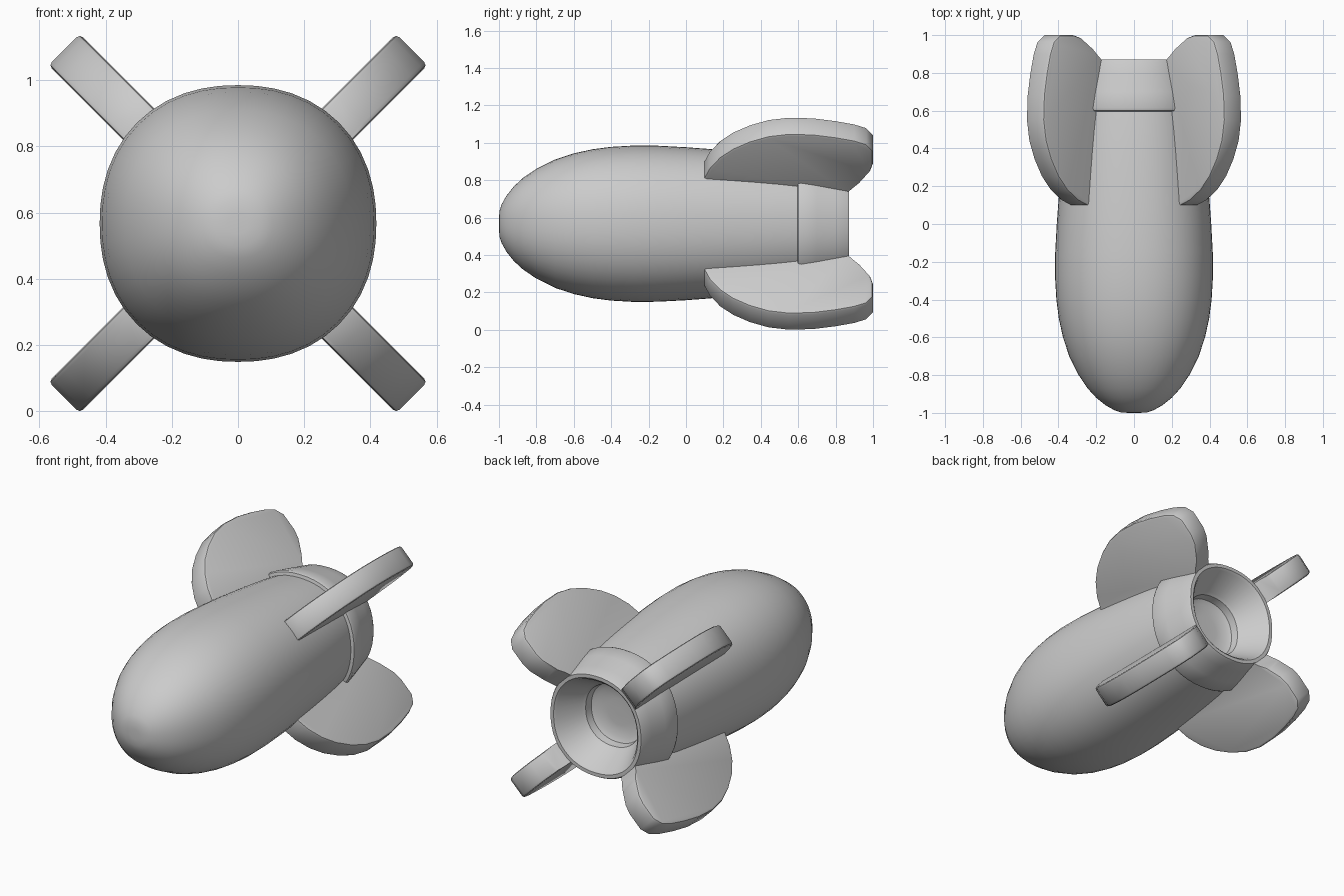
import bpy, bmesh, math
from mathutils import Matrix, Vector

if "Cube" in bpy.data.objects:
    bpy.data.objects.remove(bpy.data.objects["Cube"])

CZ = 0.567   # height of the body axis


def finish(bm, name, angle):
    bmesh.ops.recalc_face_normals(bm, faces=bm.faces)
    me = bpy.data.meshes.new(name)
    bm.to_mesh(me)
    bm.free()
    ob = bpy.data.objects.new(name, me)
    bpy.context.collection.objects.link(ob)
    bpy.ops.object.select_all(action='DESELECT')
    ob.select_set(True)
    bpy.context.view_layer.objects.active = ob
    bpy.ops.object.shade_smooth_by_angle(angle=math.radians(angle))
    return ob


def lathe(name, profile, sides=48, power=2.2):
    """Slightly squared revolve of (y, radius) points around the y axis."""
    bm = bmesh.new()
    rings = []
    for y, r in profile:
        ring = []
        for i in range(sides):
            a = 2 * math.pi * i / sides
            c, s = math.cos(a), math.sin(a)
            k = r / (abs(c) ** power + abs(s) ** power) ** (1 / power)
            ring.append(bm.verts.new((k * c, y, CZ + k * s)))
        rings.append(ring)
    for a, b in zip(rings, rings[1:]):
        for i in range(sides):
            j = (i + 1) % sides
            bm.faces.new((a[i], a[j], b[j], b[i]))
    bm.faces.new(rings[0])
    bm.faces.new(rings[-1])
    return finish(bm, name, 35)


# Body: rounded nose, tapering tail, raised tail band, hollow nozzle
lathe("body", [
    (-1.0, 0.03), (-0.997, 0.07), (-0.985, 0.105), (-0.96, 0.15), (-0.92, 0.2),
    (-0.87, 0.246), (-0.8, 0.293), (-0.7, 0.343), (-0.6, 0.376), (-0.5, 0.398),
    (-0.4, 0.411), (-0.28, 0.418), (-0.15, 0.417), (0.0, 0.409), (0.12, 0.4),
    (0.25, 0.388), (0.38, 0.375), (0.5, 0.361), (0.595, 0.347),
    (0.6, 0.365), (0.615, 0.37), (0.7, 0.352), (0.8, 0.327), (0.86, 0.313),
    (0.872, 0.306), (0.872, 0.285), (0.86, 0.272), (0.72, 0.2), (0.705, 0.185),
    (0.66, 0.178), (0.645, 0.15), (0.64, 0.08), (0.64, 0.02)])

# Fin outline as (y, distance from axis)
OUTLINE = [
    (0.1, 0.3), (0.1, 0.42), (0.125, 0.485), (0.18, 0.565), (0.25, 0.63),
    (0.34, 0.685), (0.44, 0.725), (0.55, 0.743), (0.68, 0.738), (0.8, 0.717),
    (0.9, 0.692), (0.965, 0.664), (1.0, 0.615), (1.0, 0.51), (0.985, 0.455),
    (0.94, 0.385), (0.89, 0.335), (0.862, 0.3)]


def fin(name, degrees, half=0.067):
    bm = bmesh.new()
    face = bm.faces.new([bm.verts.new((r, y, -half)) for y, r in OUTLINE])
    out = bmesh.ops.extrude_face_region(bm, geom=[face])
    top = [v for v in out["geom"] if isinstance(v, bmesh.types.BMVert)]
    bmesh.ops.translate(bm, verts=top, vec=(0, 0, 2 * half))
    # Soften the rim on both sides, leaving the blunt leading tip square
    rim = [e for e in bm.edges
           if abs(e.verts[0].co.z - e.verts[1].co.z) < 1e-5
           and max(v.co.x for v in e.verts) > 0.43]
    bmesh.ops.bevel(bm, geom=rim, offset=0.028, segments=2, profile=0.5,
                    affect='EDGES', clamp_overlap=True)
    turn = Matrix.Rotation(math.radians(degrees), 4, 'Y')
    bm.transform(Matrix.Translation(Vector((0, 0, CZ))) @ turn)
    return finish(bm, name, 40)


# Four fins on the diagonals
for label, deg in (("upper_right", -45), ("lower_right", 45),
                   ("lower_left", 135), ("upper_left", -135)):
    fin("fin_" + label, deg)
